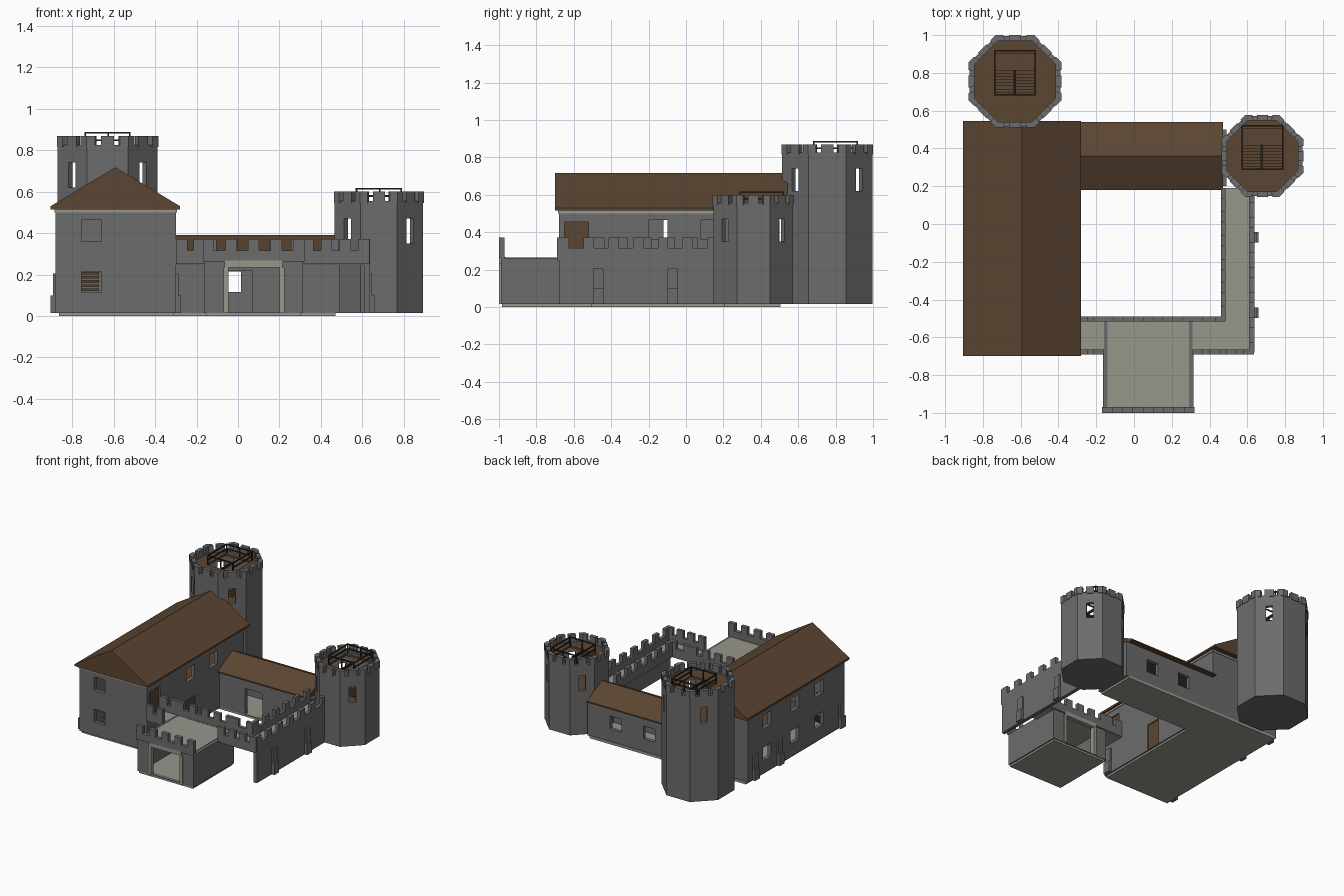
import bpy, bmesh, math
from mathutils import Matrix, Vector

if "Cube" in bpy.data.objects:
    bpy.data.objects.remove(bpy.data.objects["Cube"])


def material(name, rgb):
    m = bpy.data.materials.new(name)
    m.use_nodes = True
    m.diffuse_color = (*rgb, 1)
    m.node_tree.nodes["Principled BSDF"].inputs["Base Color"].default_value = (*rgb, 1)
    return m


STONE = material("dark_stone", (0.15, 0.15, 0.15))
PALE = material("pale_stone", (0.31, 0.31, 0.265))
ROOF = material("brown_roof", (0.105, 0.06, 0.031))
WOOD = material("dark_wood", (0.03, 0.02, 0.012))


def finish(name, bm, mat):
    bmesh.ops.recalc_face_normals(bm, faces=bm.faces)
    me = bpy.data.meshes.new(name)
    bm.to_mesh(me)
    bm.free()
    me.materials.append(mat)
    ob = bpy.data.objects.new(name, me)
    bpy.context.collection.objects.link(ob)
    return ob


def boxes(name, specs, mat, turn=None):
    """One object from boxes given as x0, x1, y0, y1, z0, z1."""
    bm = bmesh.new()
    for x0, x1, y0, y1, z0, z1 in specs:
        m = Matrix.Translation(((x0 + x1) / 2, (y0 + y1) / 2, (z0 + z1) / 2))
        m = m @ Matrix.Diagonal((x1 - x0, y1 - y0, z1 - z0, 1))
        bmesh.ops.create_cube(bm, size=1, matrix=turn @ m if turn else m)
    return finish(name, bm, mat)


def prism(name, shapes, lo, hi, mat, axis="Z"):
    """One object from outlines extruded along an axis."""
    place = {"Z": lambda u, v, w: (u, v, w), "Y": lambda u, v, w: (u, w, v),
             "X": lambda u, v, w: (w, u, v)}[axis]
    bm = bmesh.new()
    for pts in shapes:
        a = [bm.verts.new(place(u, v, lo)) for u, v in pts]
        b = [bm.verts.new(place(u, v, hi)) for u, v in pts]
        bm.faces.new(a)
        bm.faces.new(b)
        for i in range(len(a)):
            j = (i + 1) % len(a)
            bm.faces.new((a[i], a[j], b[j], b[i]))
    return finish(name, bm, mat)


def cut(ob, cutter):
    mod = ob.modifiers.new("cut", "BOOLEAN")
    mod.operation, mod.solver, mod.object = "DIFFERENCE", "EXACT", cutter
    mod.use_self = True
    dg = bpy.context.evaluated_depsgraph_get()
    me = bpy.data.meshes.new_from_object(ob.evaluated_get(dg))
    ob.modifiers.clear()
    ob.data = me
    bpy.data.objects.remove(cutter)


def walls(name, x0, x1, y0, y1, z1, openings, t=0.03):
    """Hollow stone walls, open above and below, with cut openings."""
    ob = boxes(name, [(x0, x1, y0, y1, 0.015, z1)], STONE)
    cut(ob, boxes("cavity", [(x0 + t, x1 - t, y0 + t, y1 - t, -0.1, z1 + 0.1)], STONE))
    cut(ob, boxes("openings", openings, STONE))
    return ob


# Main house
LOW, HIGH = (0.115, 0.215), (0.36, 0.465)
front = [(-0.755, -0.66, -0.72, -0.62, *z) for z in (LOW, HIGH)]
west = [(-0.92, -0.82, y - 0.05, y + 0.05, *z) for y in (-0.37, -0.07, 0.27) for z in (LOW, HIGH)]
east = [(-0.36, -0.25, y - 0.05, y + 0.05, *HIGH) for y in (-0.15, 0.13)]
east += [(-0.36, -0.25, -0.21, -0.09, 0.02, 0.22), (-0.36, -0.25, -0.65, -0.52, 0.265, 0.455)]
walls("house_walls", -0.88, -0.30, -0.68, 0.50, 0.50, front + west + east)
boxes("house_doors", [(-0.32, -0.31, -0.21, -0.09, 0.02, 0.22),
                      (-0.32, -0.31, -0.65, -0.52, 0.265, 0.455)], ROOF)
boxes("house_ceiling", [(-0.885, -0.295, -0.685, 0.505, 0.50, 0.515)], PALE)
boxes("house_upper_floor", [(-0.85, -0.33, -0.35, 0.47, 0.25, 0.265)], ROOF)
boxes("house_stairs", [(-0.78, -0.67, -0.62 + i * 0.025, -0.59 + i * 0.025,
                        0.02 + i * 0.02, 0.033 + i * 0.02) for i in range(12)], ROOF)
prism("house_roof", [[(-0.905, 0.515), (-0.28, 0.515), (-0.28, 0.53), (-0.592, 0.718),
                      (-0.905, 0.53)]], -0.70, 0.545, ROOF, "Y")

# Back wing
walls("wing_walls", -0.31, 0.49, 0.20, 0.50, 0.29,
      [(-0.08, 0.068, 0.15, 0.25, 0.02, 0.22)] +
      [(x - 0.05, x + 0.05, 0.45, 0.55, *LOW) for x in (-0.035, 0.25)])
prism("wing_roof", [[(0.18, 0.29), (0.54, 0.29), (0.54, 0.30), (0.36, 0.392), (0.18, 0.30)]],
      -0.30, 0.47, ROOF, "X")

# Ground slabs
boxes("ground_slabs", [(-0.865, -0.31, -0.67, 0.505, 0, 0.02), (-0.31, 0.47, 0.205, 0.505, 0, 0.02),
                       (-0.155, 0.305, -0.985, -0.505, 0, 0.02)], PALE)

# Gatehouse
walls("gatehouse_walls", -0.165, 0.315, -0.99, -0.50, 0.262,
      [(-0.06, 0.215, y - 0.05, y + 0.05, 0.02, 0.24) for y in (-0.98, -0.51)])
boxes("gatehouse_roof", [(-0.14, 0.29, -0.975, -0.51, 0.245, 0.266)], PALE)
for label, y in (("front", -1.0), ("rear", -0.525)):
    boxes(f"gate_frame_{label}", [(-0.07, -0.045, y, y + 0.035, 0.015, 0.235),
                                  (0.2, 0.225, y, y + 0.035, 0.015, 0.235),
                                  (-0.065, 0.215, y, y + 0.035, 0.235, 0.268)], PALE)


# Battlements
def parapet(name, x0, x1, y0, y1, z0, pitch=0.107):
    along_x = x1 - x0 > y1 - y0
    a, b = (x0, x1) if along_x else (y0, y1)
    w = 0.055
    n = max(1, round((b - a - w) / pitch))
    parts = [(x0, x1, y0, y1, z0, 0.317)]
    for i in range(n + 1):
        s = a + (b - a - w) * i / n
        parts.append((s, s + w, y0, y1, 0.317, 0.372) if along_x else
                     (x0, x1, s, s + w, 0.317, 0.372))
    boxes(name, parts, STONE)


boxes("walkways", [(-0.30, -0.16, -0.68, -0.495, 0.245, 0.265), (0.31, 0.62, -0.68, -0.495, 0.245, 0.265),
                   (0.47, 0.62, -0.495, 0.19, 0.245, 0.265)], PALE)
parapet("gate_front_parapet", -0.17, 0.32, -1.0, -0.97, 0.262)
parapet("gate_rear_parapet", -0.16, 0.31, -0.515, -0.49, 0.25)
parapet("left_front_parapet", 0.31, 0.635, -0.69, -0.665, 0.25)
parapet("left_rear_parapet", 0.31, 0.485, -0.515, -0.49, 0.25)
parapet("right_front_parapet", -0.30, -0.16, -0.69, -0.665, 0.25)
parapet("right_rear_parapet", -0.30, -0.16, -0.515, -0.49, 0.25)
parapet("curtain_inner_parapet", 0.46, 0.485, -0.49, 0.19, 0.25, 0.125)
parapet("curtain_wall", 0.61, 0.637, -0.68, 0.17, 0.015, 0.125)


# Stepped buttresses
def buttresses(name, x, side, ys):
    parts = []
    for y in ys:
        for depth, z in ((0.025, 0.10), (0.013, 0.205)):
            lo, hi = sorted((x - side * 0.01, x + side * depth))
            parts.append((lo, hi, y - 0.028, y + 0.028, 0.015, z))
    boxes(name, parts, STONE)


buttresses("house_west_buttresses", -0.88, -1, (-0.63, 0.12, 0.42))
buttresses("house_east_buttress", -0.30, 1, (-0.63,))
buttresses("curtain_buttresses", 0.635, 1, (-0.47, -0.07))


# Octagonal towers
def octagon(cx, cy, apothem):
    r = apothem / math.cos(math.pi / 8)
    return [Vector((cx + r * math.cos((i + 0.5) * math.pi / 4),
                    cy + r * math.sin((i + 0.5) * math.pi / 4))) for i in range(8)]


def tower(name, cx, cy, a, top):
    outer, inner = octagon(cx, cy, a), octagon(cx, cy, a - 0.03)
    body = prism(name + "_walls", [octagon(cx, cy, a - 0.004)], 0.015, top - 0.045, STONE)
    cut(body, prism("cavity", [inner], 0.035, top + 0.1, STONE))
    for k in (1, 3):
        turn = Matrix.Translation((cx, cy, 0)) @ Matrix.Rotation(k * math.pi / 4, 4, "Z")
        cut(body, boxes("slits", [(-0.4, 0.4, -0.024, 0.024, top - 0.25, top - 0.13)], STONE, turn))
    # Merlons at the corners and the middle of each side
    shapes = []
    for i in range(8):
        o, p, n = outer[i], outer[i - 1], outer[(i + 1) % 8]
        q, qp, qn = inner[i], inner[i - 1], inner[(i + 1) % 8]
        shapes.append([o.lerp(p, 0.2), o, o.lerp(n, 0.2), q.lerp(qn, 0.2), q, q.lerp(qp, 0.2)])
        shapes.append([o.lerp(n, 0.34), o.lerp(n, 0.66), q.lerp(qn, 0.66), q.lerp(qn, 0.34)])
    prism(name + "_merlons", shapes, top - 0.055, top, STONE)
    # Deck with stair opening and lower floor
    deck = prism(name + "_deck", [octagon(cx, cy, a - 0.028)], top - 0.07, top - 0.055, ROOF)
    x0, x1, y0, y1 = cx - 0.112, cx + 0.112, cy - 0.075, cy + 0.165
    cut(deck, boxes("hatch", [(x0, x1, y0, y1 - 0.02, top - 0.2, top)], ROOF))
    prism(name + "_lower_floor", [octagon(cx, cy, a - 0.028)], top - 0.285, top - 0.27, ROOF)
    steps = []
    for i in range(8):
        y = y0 + i * 0.016
        for sx, z in ((x0, top - 0.08 - i * 0.011), (cx + 0.004, top - 0.25 + i * 0.011)):
            steps.append((sx, sx + 0.105, y, y + 0.02, z, z + 0.008))
    boxes(name + "_stairs", steps, ROOF)
    # Railing around the opening
    t, zr = 0.008, top + 0.018
    rails = [(x, x + t, y, y + t, top - 0.06, zr) for x in (x0, cx, x1 - t) for y in (y0, y1 - t)]
    for z in (zr - t, top - 0.025):
        rails += [(x, x + t, y0, y1, z, z + t) for x in (x0, x1 - t)]
        rails.append((x0, x1, y1 - t, y1, z, z + t))
    rails.append((x0, x1, y0, y0 + t, zr - t, zr))
    rails.append((cx - t / 2, cx + t / 2, y0, y0 + 0.135, top - 0.08, top - 0.06))
    boxes(name + "_railing", rails, WOOD)


tower("tall_tower", -0.63, 0.755, 0.245, 0.87)
tower("short_tower", 0.68, 0.36, 0.217, 0.60)
